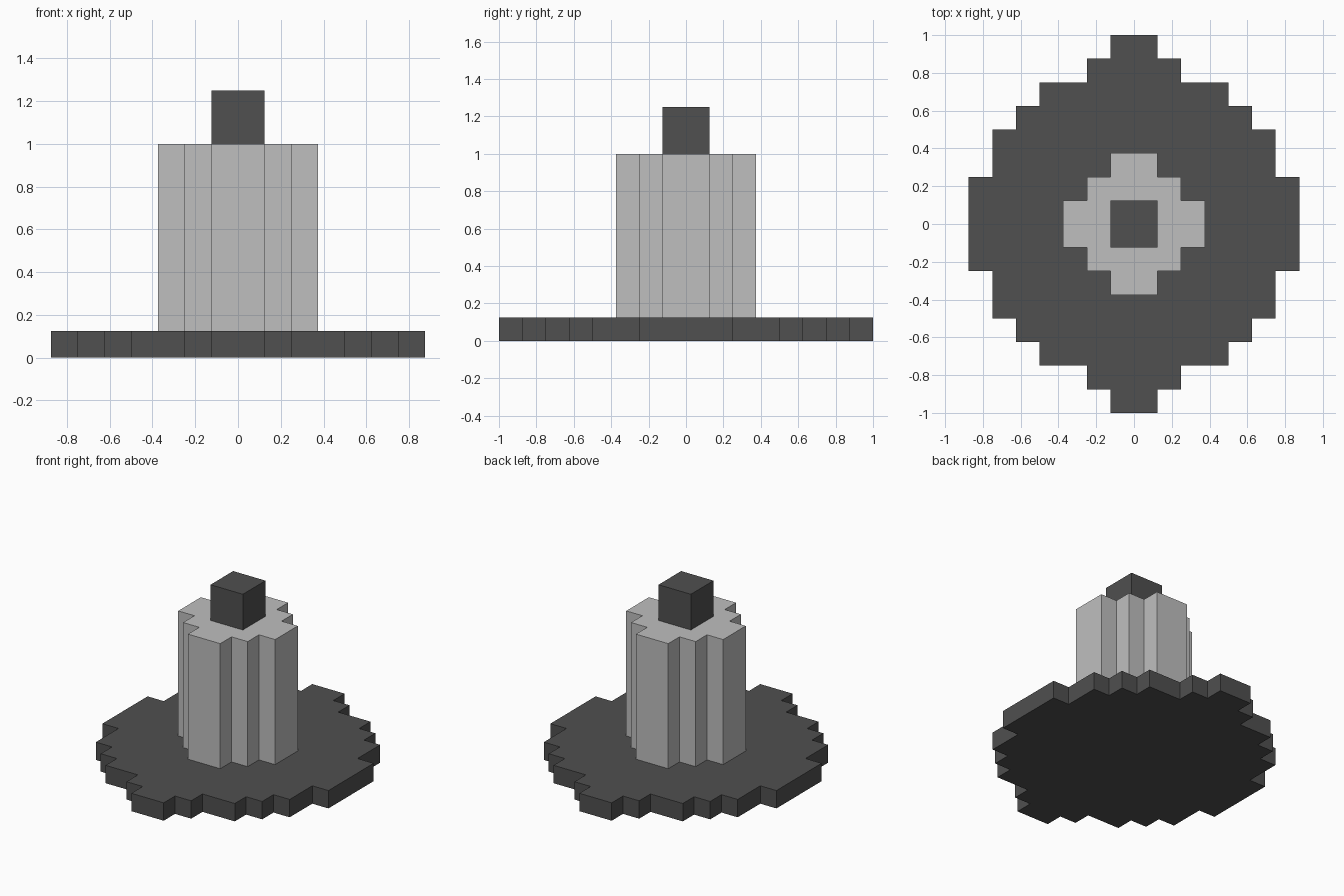
import bpy
import bmesh

cube = bpy.data.objects.get("Cube")
if cube:
    bpy.data.objects.remove(cube, do_unlink=True)

U = 0.125  # size of one block step


def material(name, value):
    mat = bpy.data.materials.new(name)
    mat.use_nodes = True
    colour = (value, value, value, 1.0)
    mat.diffuse_color = colour
    bsdf = mat.node_tree.nodes["Principled BSDF"]
    bsdf.inputs["Base Color"].default_value = colour
    bsdf.inputs["Roughness"].default_value = 0.8
    return mat


def stepped_outline(steps):
    """Mirror the outer corners (x, y) of one quarter into a closed stepped outline."""
    quarter = []
    for i, (x, y) in enumerate(steps):
        quarter.append((x, y))
        if i + 1 < len(steps):
            quarter.append((x, steps[i + 1][1]))
    right = quarter + [(x, -y) for x, y in reversed(quarter)]
    return right + [(-x, y) for x, y in reversed(right)]


def prism(name, steps, z0, z1, mat):
    """Extrude a stepped outline from z0 to z1, all in block steps."""
    bm = bmesh.new()
    base = bm.faces.new([bm.verts.new((x * U, y * U, z0 * U))
                         for x, y in stepped_outline(steps)])
    top = bmesh.ops.extrude_face_region(bm, geom=[base], use_keep_orig=True)
    verts = [g for g in top["geom"] if isinstance(g, bmesh.types.BMVert)]
    bmesh.ops.translate(bm, vec=(0, 0, (z1 - z0) * U), verts=verts)
    bmesh.ops.recalc_face_normals(bm, faces=bm.faces)
    mesh = bpy.data.meshes.new(name)
    bm.to_mesh(mesh)
    bm.free()
    mesh.materials.append(mat)
    obj = bpy.data.objects.new(name, mesh)
    bpy.context.collection.objects.link(obj)
    return obj


dark = material("dark grey", 0.08)
light = material("light grey", 0.52)

# Wide stepped disc at the bottom
prism("base_plate", [(1, 8), (2, 7), (4, 6), (5, 5), (6, 4), (7, 2)], 0, 1, dark)
# Round stepped column
prism("column", [(1, 3), (2, 2), (3, 1)], 1, 8, light)
# Square knob on top
prism("top_knob", [(1, 1)], 8, 10, dark)
